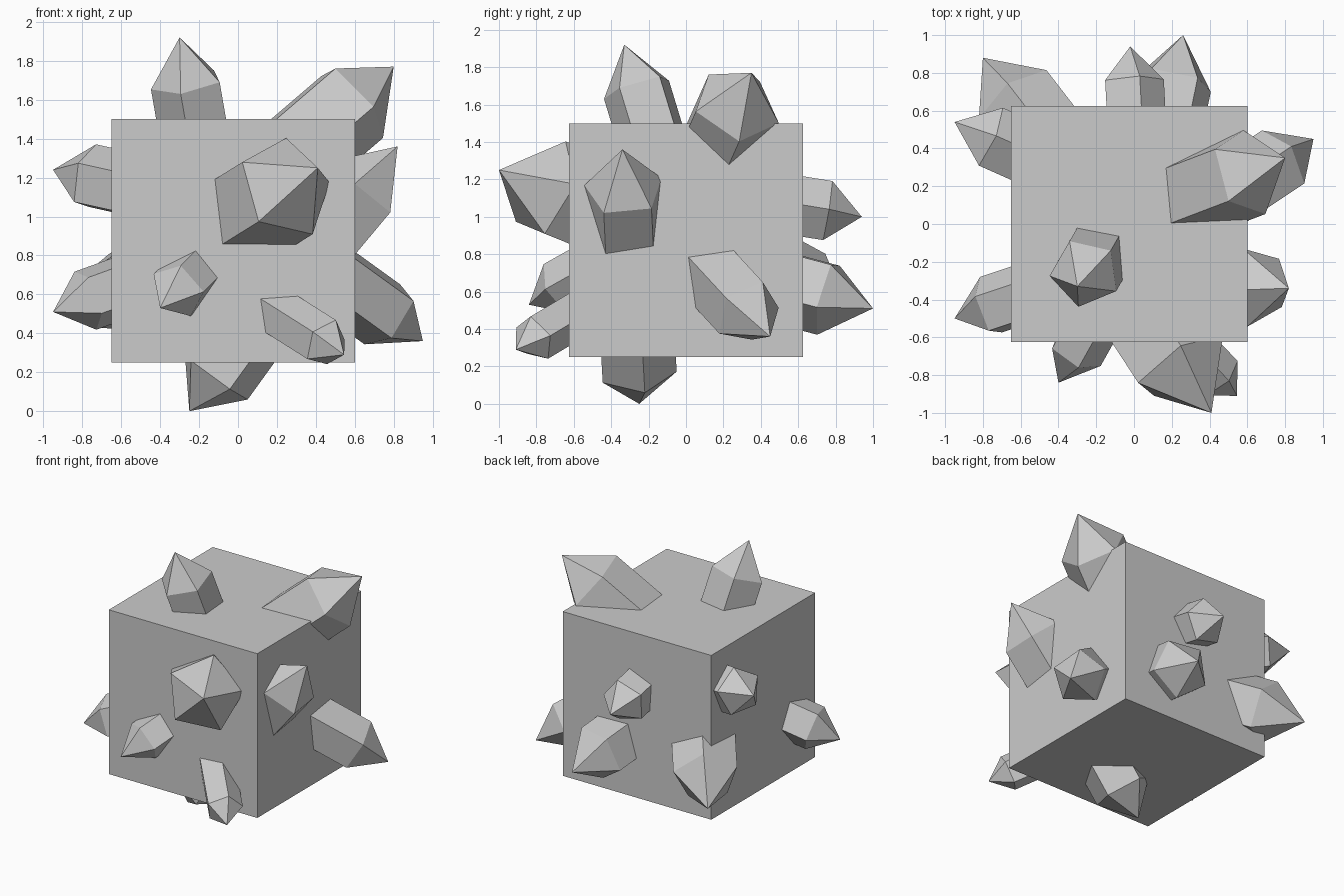
import bpy, bmesh, math
from mathutils import Vector, Quaternion

if "Cube" in bpy.data.objects:
    bpy.data.objects.remove(bpy.data.objects["Cube"])

SIDES = 5
ROOT = 0.45   # how far each shaft runs back into the block


def make_object(name, bm):
    bmesh.ops.recalc_face_normals(bm, faces=bm.faces)
    mesh = bpy.data.meshes.new(name)
    bm.to_mesh(mesh)
    bm.free()
    obj = bpy.data.objects.new(name, mesh)
    bpy.context.collection.objects.link(obj)


def crystal(name, tip, centre, corner):
    """Pentagonal shaft with a pointed cap; corner sets radius and spin."""
    tip, centre, corner = Vector(tip), Vector(centre), Vector(corner)
    axis = (tip - centre).normalized()
    arm = corner - centre
    arm -= axis * arm.dot(axis)
    bm = bmesh.new()
    top, root = [], []
    for i in range(SIDES):
        spoke = Quaternion(axis, i * math.tau / SIDES) @ arm
        top.append(bm.verts.new(centre + spoke))
        root.append(bm.verts.new(centre + spoke - axis * ROOT))
    point = bm.verts.new(tip)
    for i in range(SIDES):
        j = (i + 1) % SIDES
        bm.faces.new((top[i], top[j], point))
        bm.faces.new((root[i], root[j], top[j], top[i]))
    bm.faces.new(root)
    make_object(name, bm)


# Central block
block = bmesh.new()
bmesh.ops.create_cube(block, size=1.25)
bmesh.ops.translate(block, verts=block.verts, vec=(-0.025, 0, 0.875))
make_object("block", block)

# Top and bottom crystals: tip, cap centre, one cap corner
crystal("crystal_top_front", (-.30, -.33, 1.92), (-.26, -.26, 1.69), (-.45, -.28, 1.67))
crystal("crystal_top_edge", (.80, .35, 1.77), (.59, .27, 1.59), (.59, .50, 1.51))
crystal("crystal_bottom", (-.25, -.25, 0), (-.12, -.26, .18), (.05, -.22, .06))

# Right side crystals
crystal("crystal_right_upper", (.82, -.34, 1.36), (.64, -.33, 1.145), (.79, -.44, 1.03))
crystal("crystal_right_lower", (.95, .45, .36), (.77, .33, .49), (.91, .22, .56))

# Left side crystals
crystal("crystal_left_upper", (-.95, .54, 1.24), (-.77, .46, 1.20), (-.82, .35, 1.07))
crystal("crystal_left_lower", (-.95, -.50, .51), (-.77, -.44, .575), (-.83, -.38, .72))

# Back crystals
crystal("crystal_back_corner", (-.80, .88, .47), (-.63, .66, .59), (-.46, .81, .64))
crystal("crystal_back_upper", (-.02, .94, 1.0), (-.01, .755, 1.03), (.03, .79, 1.19))
crystal("crystal_back_lower", (.26, 1.0, .51), (.21, .755, .575), (.34, .79, .74))

# Front crystals
crystal("crystal_front_large", (.41, -1.0, 1.25), (.246, -.748, 1.148), (.10, -.90, .97))
crystal("crystal_front_left", (-.40, -.84, .53), (-.31, -.68, .62), (-.17, -.74, .62))
crystal("crystal_front_low", (.545, -.91, .29), (.45, -.81, .35), (.46, -.74, .24))
